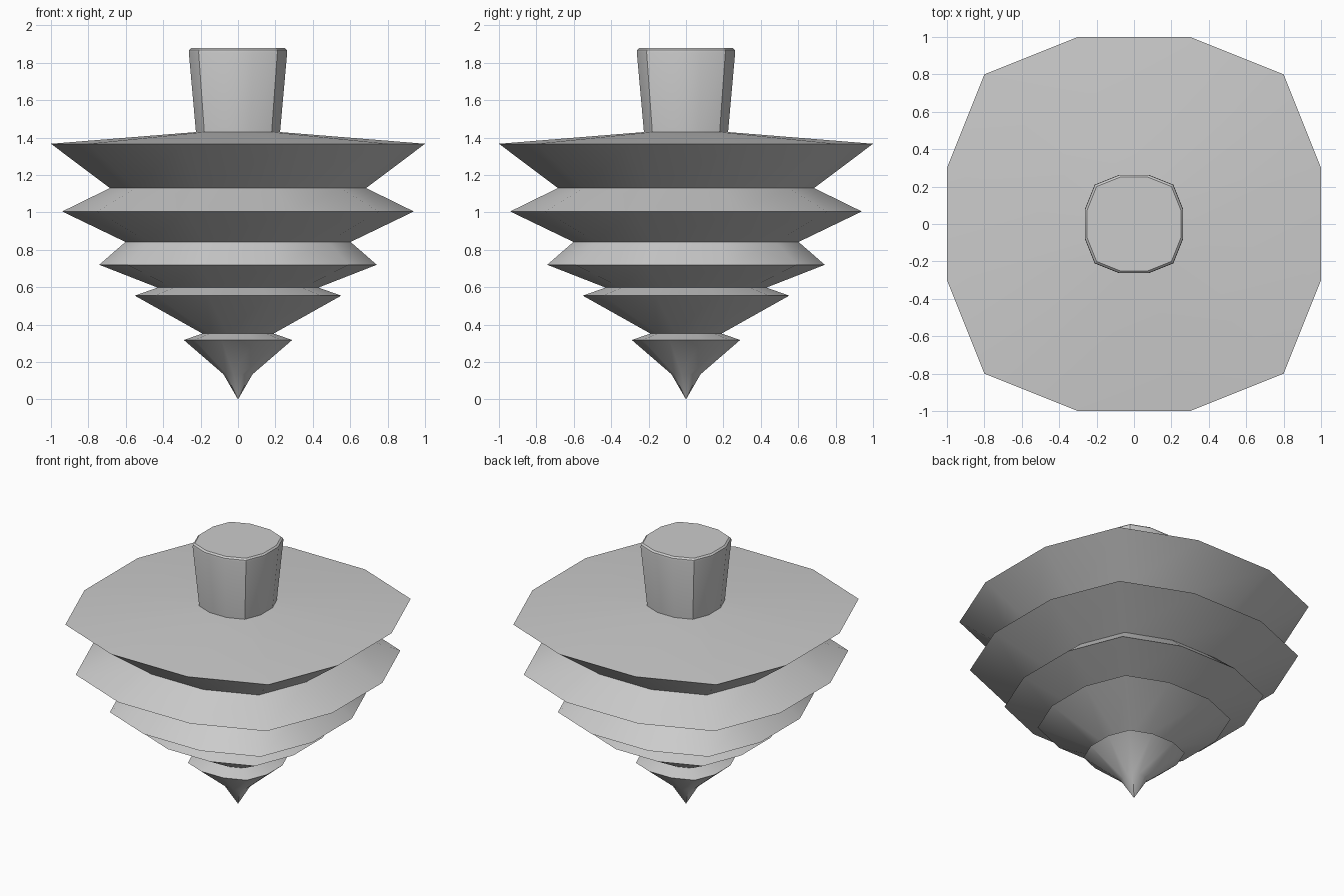
import bpy, bmesh

if "Cube" in bpy.data.objects:
    bpy.data.objects.remove(bpy.data.objects["Cube"])

# Twelve-sided outline shared by every ring (half width 1)
OUTLINE = [(1, -.3), (1, .3), (.8, .8), (.3, 1), (-.3, 1), (-.8, .8),
           (-1, .3), (-1, -.3), (-.8, -.8), (-.3, -1), (.3, -1), (.8, -.8)]


def stack(name, profile):
    """Skin scaled outlines along a (half width, z) profile; zero width is a point."""
    bm = bmesh.new()
    rings = []
    for r, z in profile:
        if r == 0:
            rings.append([bm.verts.new((0, 0, z))] * 12)
        else:
            rings.append([bm.verts.new((x * r, y * r, z)) for x, y in OUTLINE])
    for a, b in zip(rings, rings[1:]):
        for i in range(12):
            j = (i + 1) % 12
            corners = list(dict.fromkeys((a[i], a[j], b[j], b[i])))
            bm.faces.new(corners)
    if profile[-1][0]:
        bm.faces.new(rings[-1])
    bmesh.ops.recalc_face_normals(bm, faces=bm.faces[:])
    mesh = bpy.data.meshes.new(name)
    bm.to_mesh(mesh)
    bm.free()
    ob = bpy.data.objects.new(name, mesh)
    bpy.context.collection.objects.link(ob)
    bpy.ops.object.select_all(action='DESELECT')
    ob.select_set(True)
    bpy.context.view_layer.objects.active = ob
    bpy.ops.object.shade_smooth_by_angle(angle=0.524)
    return ob


# Tiered body from the tip up to the shallow top
stack("tiered_body", [
    (0, 0), (.078, .135), (.29, .318), (.19, .352), (.552, .555), (.43, .598),
    (.742, .72), (.602, .842), (.94, 1.005), (.685, 1.13), (1, 1.367), (.22, 1.43)])

# Flared handle with a small bevel at its top
stack("handle", [(.225, 1.43), (.263, 1.855), (.261, 1.868), (.25, 1.878)])
